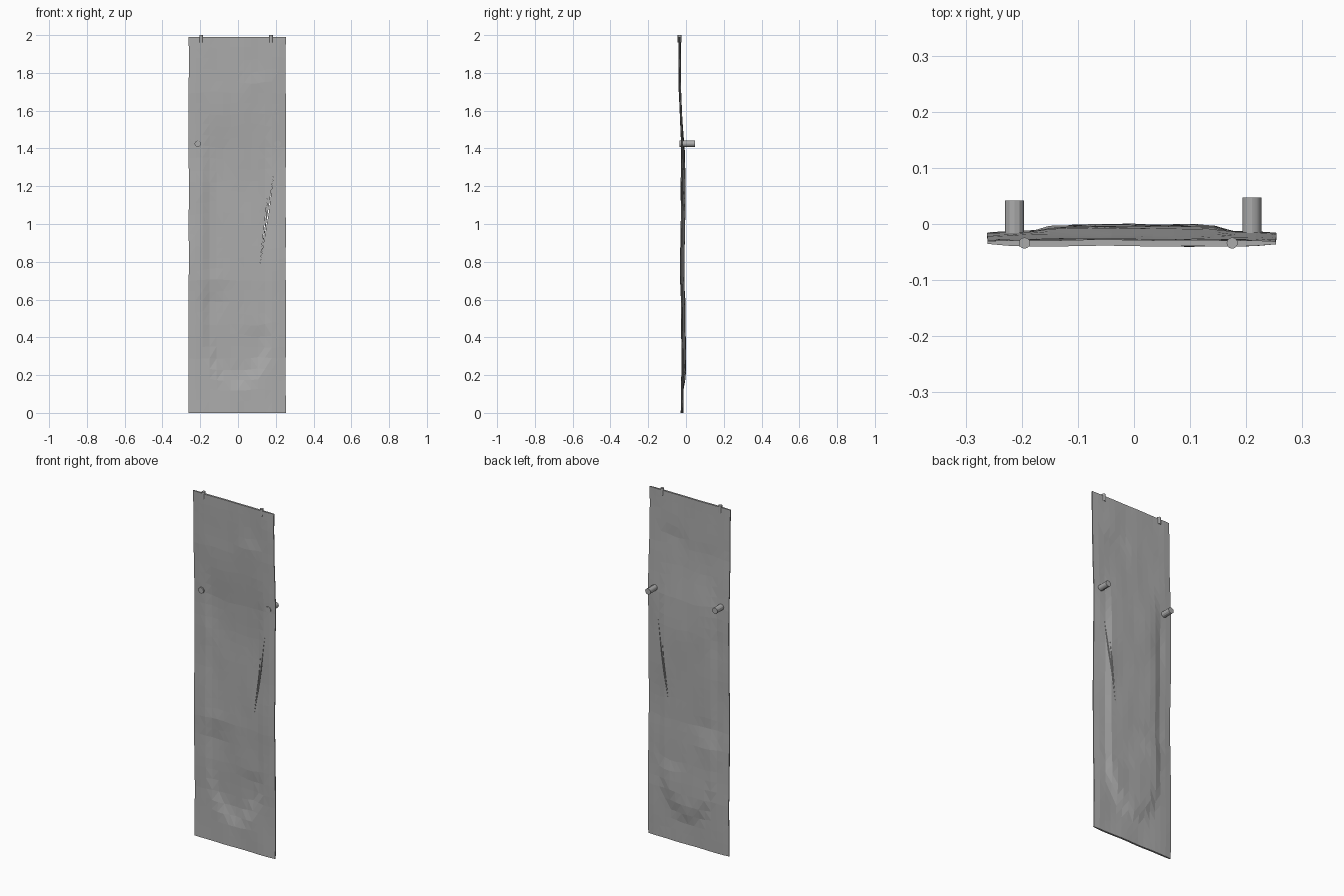
import bpy, bmesh, math
from mathutils import Vector, noise

if "Cube" in bpy.data.objects:
    bpy.data.objects.remove(bpy.data.objects["Cube"], do_unlink=True)

grey = bpy.data.materials.new("worn grey metal")
grey.use_nodes = True
colour = (0.41, 0.41, 0.41, 1)
grey.diffuse_color = colour
grey.node_tree.nodes["Principled BSDF"].inputs["Base Color"].default_value = colour

HEIGHT, NX, NZ = 1.99, 14, 34
BEND = [(0, -.021), (.3, -.017), (.7, -.026), (1, -.022), (1.4, -.019), (1.7, -.031), (2, -.034)]
# Dents: x, z, radius x, radius z, depth
DENTS = [(-.14, .57, .1, .06, .006), (-.12, .72, .1, .05, -.005),
         (.1, .48, .1, .06, -.005), (0, .2, .06, .07, .004),
         (.1, 1.75, .1, .07, -.004), (-.17, 1.2, .05, .1, -.003)]


def smooth(t):
    t = max(0, min(1, t))
    return t * t * (3 - 2 * t)


def middle(x, z):
    """Depth of the sheet's middle at a point."""
    for (z0, y0), (z1, y1) in zip(BEND, BEND[1:]):
        if z <= z1:
            y = y0 + (y1 - y0) * (z - z0) / (z1 - z0)
            break
    # U-shaped pressed area, open toward the top
    reach = math.hypot(x, max(0, .45 - z) * .58)
    y += .011 * smooth((.19 - reach) / .05) * (1 - smooth((z - 1.2) / .4))
    for dx, dz, rx, rz, depth in DENTS:
        y += depth * max(0, 1 - abs(x - dx) / rx) * max(0, 1 - abs(z - dz) / rz)
    return y + .003 * noise.noise(Vector((x * 9, 0, z * 4)))


def make_object(name, bm):
    mesh = bpy.data.meshes.new(name)
    bm.to_mesh(mesh)
    bm.free()
    ob = bpy.data.objects.new(name, mesh)
    bpy.context.collection.objects.link(ob)
    mesh.materials.append(grey)
    return ob


# Bent sheet: two skins that thin out at the side edges
bm = bmesh.new()
skins = []
for side in (-1, 1):
    rows = []
    for k in range(NZ + 1):
        row = []
        for i in range(NX + 1):
            u, z = 2 * i / NX - 1, HEIGHT * k / NZ
            x = .257 * u - .004 + .002 * noise.noise(Vector((u, 5, z * 3)))
            if 0 < k < NZ:
                z += .02 * noise.noise(Vector((x * 8, 3, z * 6)))
            half = .0055 - .003 * smooth((abs(u) - .8) / .2)
            row.append(bm.verts.new((x, middle(x, z) + side * half, z)))
        rows.append(row)
    for low, high in zip(rows, rows[1:]):
        for i in range(NX):
            bm.faces.new((low[i], low[i + 1], high[i + 1], high[i]))
    skins.append(rows)


def rim(rows):
    return (rows[0][:-1] + [r[-1] for r in rows[:-1]]
            + rows[-1][:0:-1] + [r[0] for r in rows[:0:-1]])


front, back = map(rim, skins)
for i in range(len(front)):
    bm.faces.new((front[i - 1], front[i], back[i], back[i - 1]))
bmesh.ops.triangulate(bm, faces=bm.faces[:])
bmesh.ops.recalc_face_normals(bm, faces=bm.faces[:])
panel = make_object("bent_panel", bm)


# Long tear with a shorter branch
def tear(name, outline):
    bm = bmesh.new()
    face = bm.faces.new([bm.verts.new((x, -.2, z)) for x, z in outline])
    out = bmesh.ops.extrude_face_region(bm, geom=[face])
    bmesh.ops.translate(bm, vec=(0, .4, 0),
                        verts=[v for v in out["geom"] if isinstance(v, bmesh.types.BMVert)])
    bmesh.ops.recalc_face_normals(bm, faces=bm.faces[:])
    cutter = make_object(name, bm)
    cutter.hide_render = True
    cutter.hide_viewport = True
    cut = panel.modifiers.new(name, "BOOLEAN")
    cut.operation, cut.solver, cut.object = "DIFFERENCE", "EXACT", cutter


tear("long_tear_cutter", [(.117, .79), (.163, 1.06), (.188, 1.26), (.158, 1.06)])
tear("short_tear_cutter", [(.119, .82), (.144, 1.0), (.156, 1.145), (.140, 1.0)])
bpy.context.view_layer.update()
baked = bpy.data.meshes.new_from_object(
    panel.evaluated_get(bpy.context.evaluated_depsgraph_get()))
panel.modifiers.clear()
panel.data = baked
for name in ("long_tear_cutter", "short_tear_cutter"):
    bpy.data.objects.remove(bpy.data.objects[name], do_unlink=True)


# Pegs through the sheet and small pins on the top edge
def peg(name, radius, start, end):
    a, b = Vector(start), Vector(end)
    bpy.ops.mesh.primitive_cylinder_add(vertices=12, radius=radius, depth=(b - a).length,
                                        location=(a + b) / 2)
    ob = bpy.context.object
    ob.name = name
    ob.rotation_euler = (b - a).to_track_quat("Z", "Y").to_euler()
    ob.data.materials.append(grey)
    bpy.ops.object.shade_smooth_by_angle()


peg("right_peg", .017, (-.213, -.034, 1.425), (-.213, .042, 1.425))
peg("left_peg", .017, (.21, -.027, 1.425), (.21, .047, 1.425))
peg("right_top_pin", .01, (-.195, -.034, 1.96), (-.195, -.034, 2))
peg("left_top_pin", .01, (.175, -.034, 1.96), (.175, -.034, 2))
